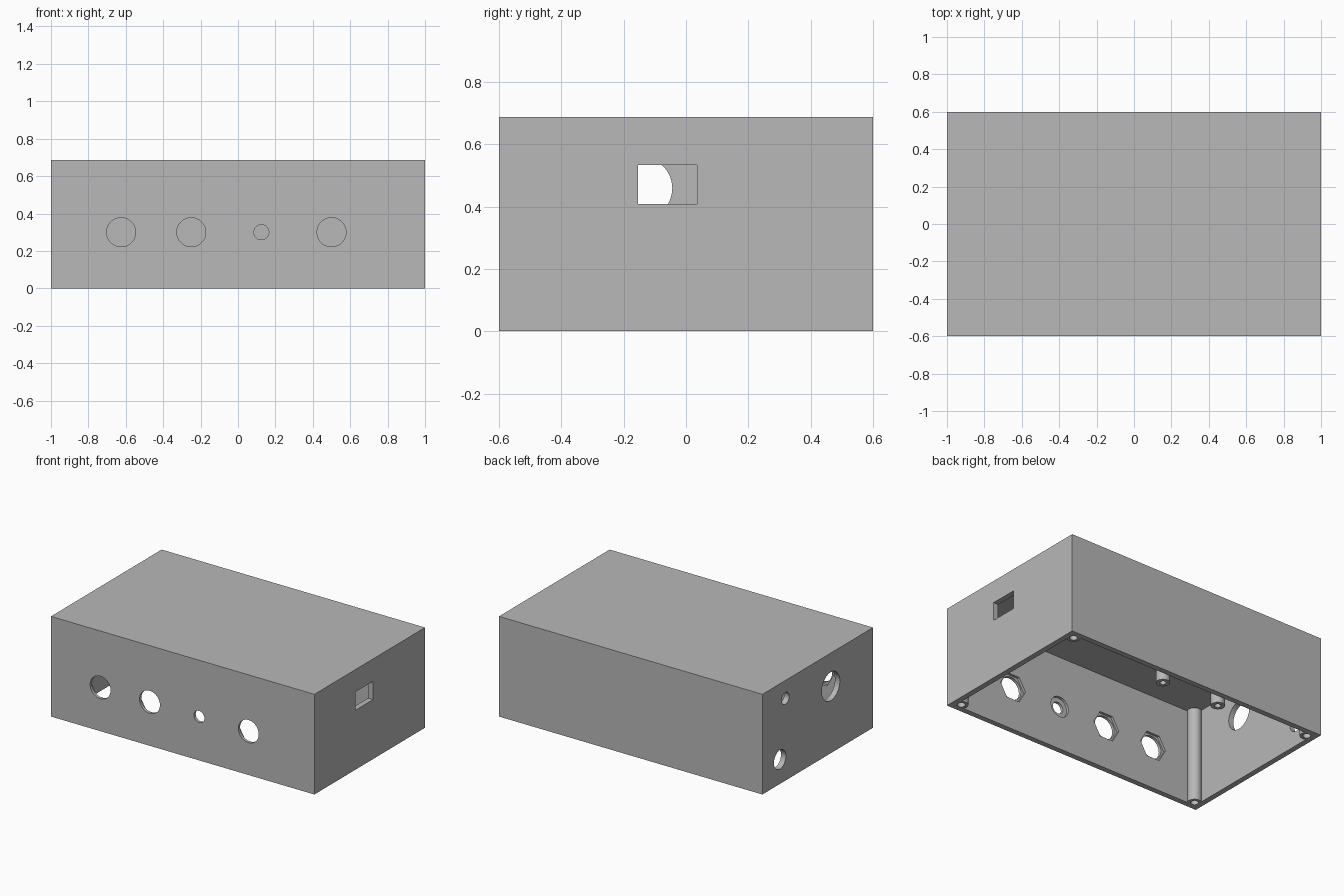
import bpy
import math
from mathutils import Matrix

old = bpy.data.objects.get("Cube")
if old:
    bpy.data.objects.remove(old, do_unlink=True)

L, W, H, T = 2.0, 1.2, 0.6875, 0.0375   # outer size and wall thickness
CEIL = H - T


def box(name, x, y, z):
    """Box spanning the three (low, high) ranges."""
    bpy.ops.mesh.primitive_cube_add(size=1)
    ob = bpy.context.object
    ob.name = name
    spans = (x, y, z)
    ob.data.transform(Matrix.Translation([(a + b) / 2 for a, b in spans])
                      @ Matrix.Diagonal([b - a for a, b in spans] + [1]))
    return ob


def rod(name, axis, radius, centre, span, sides=48):
    """Cylinder along an axis; centre holds the other two coordinates."""
    bpy.ops.mesh.primitive_cylinder_add(vertices=sides, radius=radius,
                                        depth=span[1] - span[0])
    ob = bpy.context.object
    ob.name = name
    turn = {"X": Matrix.Rotation(math.pi / 2, 4, "Y"),
            "Y": Matrix.Rotation(math.pi / 2, 4, "X"),
            "Z": Matrix.Identity(4)}[axis]
    place = list(centre)
    place.insert("XYZ".index(axis), (span[0] + span[1]) / 2)
    ob.data.transform(Matrix.Translation(place) @ turn)
    return ob


def cut(target, tool):
    """Subtract the tool from the target and discard the tool."""
    mod = target.modifiers.new("cut", "BOOLEAN")
    mod.operation = "DIFFERENCE"
    mod.solver = "EXACT"
    mod.object = tool
    bpy.context.view_layer.objects.active = target
    bpy.ops.object.modifier_apply(modifier=mod.name)
    bpy.data.objects.remove(tool, do_unlink=True)


shell = box("enclosure_shell", (-L / 2, L / 2), (-W / 2, W / 2), (0, H))
cavity = box("cavity", (-L / 2 + T, L / 2 - T), (-W / 2 + T, W / 2 - T), (-0.1, CEIL))

# Corner screw posts and ceiling standoffs are left standing inside the cavity
posts = [(sx * (L / 2 - 0.0625), sy * (W / 2 - 0.0625)) for sx in (-1, 1) for sy in (-1, 1)]
standoffs = [(x, y) for x in (-0.465, -0.905) for y in (-0.277, -0.007)]
for p in posts:
    cut(cavity, rod("post", "Z", 0.044, p, (-0.2, H)))
for p in standoffs:
    cut(cavity, rod("standoff", "Z", 0.044, p, (0.5625, H)))
cut(shell, cavity)

# Screw holes
for p in posts:
    cut(shell, rod("post_hole", "Z", 0.025, p, (-0.1, 0.25), 24))
for p in standoffs:
    cut(shell, rod("standoff_hole", "Z", 0.02, p, (0.5, CEIL), 24))

# Front control holes, each with a shallow nut or bezel recess on the inside
inner = -W / 2 + T
for x, r, seat, sides in ((-0.625, 0.0775, 0.1, 6), (-0.25, 0.0775, 0.1, 6),
                          (0.125, 0.04, 0.07, 48), (0.5, 0.0775, 0.1, 6)):
    cut(shell, rod("control_hole", "Y", r, (x, 0.3), (-0.7, -0.5)))
    tool = rod("recess", "Y", seat, (0, 0), (inner - 0.0175, -0.5), sides)
    if sides == 6:
        tool.data.transform(Matrix.Rotation(math.pi / 6, 4, "Y"))
    tool.data.transform(Matrix.Translation((x, 0, 0.3)))
    cut(shell, tool)

# Socket holes in one end wall, rectangular port in the other
for y, z, r in ((-0.142, 0.459, 0.098), (0.35, 0.564, 0.04), (0.41, 0.167, 0.065)):
    cut(shell, rod("socket_hole", "X", r, (y, z), (-1.1, -0.94)))
cut(shell, box("port", (0.9, 1.1), (-0.154, 0.036), (0.408, 0.534)))

# Plain grey plastic
mat = bpy.data.materials.new("grey_plastic")
mat.use_nodes = True
grey = (0.48, 0.48, 0.48, 1)
mat.diffuse_color = grey
mat.node_tree.nodes["Principled BSDF"].inputs["Base Color"].default_value = grey
shell.data.materials.clear()
shell.data.materials.append(mat)
for poly in shell.data.polygons:
    poly.material_index = 0

bpy.ops.object.select_all(action="DESELECT")
shell.select_set(True)
bpy.context.view_layer.objects.active = shell
bpy.ops.object.shade_smooth_by_angle(angle=math.radians(30))
